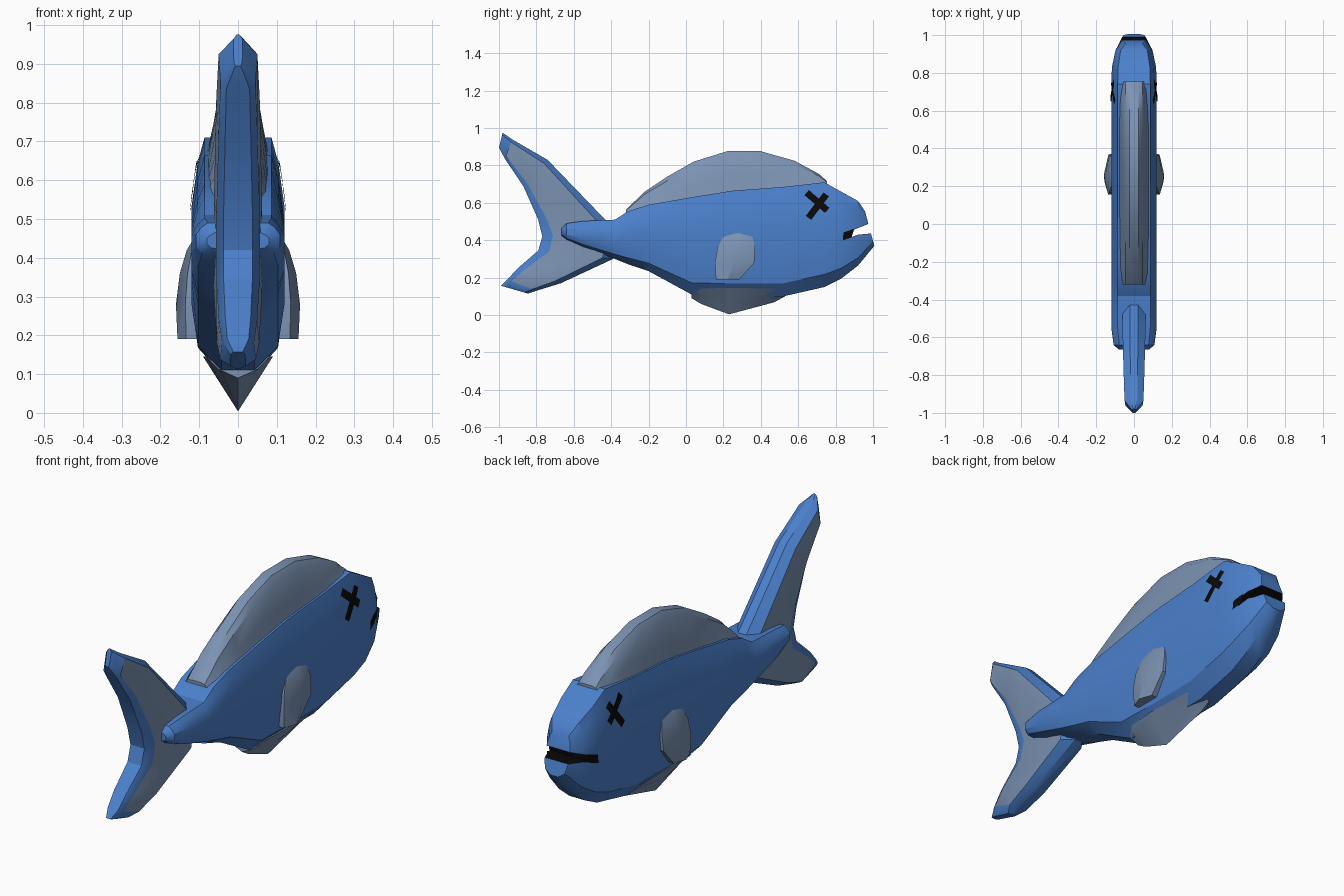
import bpy, bmesh, math
from mathutils import Vector
from mathutils.bvhtree import BVHTree

if "Cube" in bpy.data.objects:
    bpy.data.objects.remove(bpy.data.objects["Cube"])


def material(name, rgb):
    m = bpy.data.materials.new(name)
    m.diffuse_color = (*rgb, 1)
    m.use_nodes = True
    m.node_tree.nodes["Principled BSDF"].inputs["Base Color"].default_value = m.diffuse_color
    return m


BLUE = material("blue", (0.07, 0.215, 0.60))
GREY = material("grey blue", (0.20, 0.29, 0.45))
BLACK = material("black", (0.003, 0.003, 0.003))


def make(name, bm, mats, smooth=True):
    bmesh.ops.recalc_face_normals(bm, faces=bm.faces)
    me = bpy.data.meshes.new(name)
    bm.to_mesh(me)
    bm.free()
    for m in mats:
        me.materials.append(m)
    ob = bpy.data.objects.new(name, me)
    bpy.context.collection.objects.link(ob)
    if smooth:
        smooth_by_angle(ob)
    return ob


def smooth_by_angle(ob):
    bpy.ops.object.select_all(action='DESELECT')
    bpy.context.view_layer.objects.active = ob
    ob.select_set(True)
    bpy.ops.object.shade_smooth_by_angle(angle=math.radians(30))


def loft(rings, rule=None):
    """Skin closed rings; rule(row, column) gives the material index."""
    bm = bmesh.new()
    vs = [[bm.verts.new(p) for p in r] for r in rings]
    n = len(vs[0])
    for i in range(len(vs) - 1):
        for j in range(n):
            k = (j + 1) % n
            f = bm.faces.new((vs[i][j], vs[i][k], vs[i + 1][k], vs[i + 1][j]))
            if rule:
                f.material_index = rule(i, j)
    bm.faces.new(vs[0])
    bm.faces.new(vs[-1])
    return bm


def mirrored(half):
    """Close a half ring (x >= 0) with its mirror image."""
    return half + [(-x, y, z) for x, y, z in reversed(half) if x > 1e-6]


# Body: slab-like cross sections along y
SHAPE = [(0, .35), (.12, .86), (.33, 1), (.68, 1), (.88, .87), (1, .72)]
# y, top, bottom, half width, shear
SECTIONS = [(-.665, .465, .42, .08, 0), (-.64, .49, .40, .108, 0), (-.55, .503, .36, .12, 0),
            (-.38, .51, .30, .12, 0), (-.31, .555, .272, .12, 0), (-.2, .59, .235, .12, 0),
            (.03, .63, .11, .12, 0), (.25, .665, .10, .12, 0), (.52, .685, .10, .12, 0),
            (.74, .71, .15, .12, 0), (.83, .66, .195, .117, 0), (.92, .61, .265, .098, 0),
            (.982, .555, .37, .062, .05)]
rings = []
for y, top, bot, w, sh in SECTIONS:
    half = [(w * f, y + sh * (.5 - t), bot + (top - bot) * t) for t, f in SHAPE]
    rings.append(mirrored(half))
body = make("body", loft(rings), [BLUE, BLACK], smooth=False)

# Mouth: black wedge cut out of the head
WEDGE = [(1.08, .53), (.87, .445), (.865, .41), (.92, .43), (1.08, .445)]
bm = loft([[(x, y, z) for y, z in WEDGE] for x in (-.3, .3)])
for f in bm.faces:
    f.material_index = 1
cutter = make("mouth_cutter", bm, [BLUE, BLACK], smooth=False)
cutter.hide_render = True
cut = body.modifiers.new("mouth", 'BOOLEAN')
cut.operation, cut.object, cut.solver = 'DIFFERENCE', cutter, 'EXACT'
tree = BVHTree.FromPolygons([v.co.copy() for v in body.data.vertices],
                            [p.vertices[:] for p in body.data.polygons])
dg = bpy.context.evaluated_depsgraph_get()
body.data = bpy.data.meshes.new_from_object(body.evaluated_get(dg))
body.modifiers.clear()
bpy.data.objects.remove(cutter)
smooth_by_angle(body)


# Painted patches laid on the body sides
def patch(bm, corners, side, n=8, m=3):
    a, b, c, d = [Vector(p) for p in corners]
    grid = []
    for i in range(n + 1):
        row = []
        for j in range(m + 1):
            p = a.lerp(b, i / n).lerp(d.lerp(c, i / n), j / m)
            hit = tree.ray_cast(Vector((side, p.x, p.y)), Vector((-side, 0, 0)))[0]
            x = hit.x if hit else side * .1
            row.append(bm.verts.new((x + side * .004, p.x, p.y)))
        grid.append(row)
    for i in range(n):
        for j in range(m):
            q = [grid[i][j], grid[i + 1][j], grid[i + 1][j + 1], grid[i][j + 1]]
            bm.faces.new(q if side > 0 else q[::-1])


for side, label in ((1, "right"), (-1, "left")):
    # Cross-shaped eyes
    bm = bmesh.new()
    for p, q in (((.645, .655), (.755, .56)), ((.75, .645), (.655, .52))):
        p, q = Vector(p), Vector(q)
        d = (q - p).normalized() * .018
        s = Vector((-d.y, d.x))
        patch(bm, (p - s, q - s, q + s, p + s), side)
    make("eye_" + label, bm, [BLACK], smooth=False)
    # Mouth corners
    bm = bmesh.new()
    patch(bm, ((.838, .40), (.885, .415), (.90, .462), (.842, .442)), side, 3, 3)
    make("mouth_corner_" + label, bm, [BLACK], smooth=False)

    # Pectoral fins: z, back, front, outer x
    rings = []
    for z, y0, y1, x in ((.443, .23, .325, .118), (.42, .20, .355, .132), (.36, .168, .37, .15),
                         (.28, .155, .365, .16), (.19, .16, .285, .156)):
        edge, mid = .1 + (x - .1) * .6, (y0 + y1) / 2
        rings.append([(side * px, py, z) for px, py in
                      ((.1, y0), (edge, y0), (x, mid), (edge, y1), (.1, y1))])
    make("pectoral_fin_" + label, loft(rings), [GREY])

# Dorsal fin: y, top, base
rings = []
for y, top, base in ((-.32, .565, .53), (-.22, .66, .57), (-.1, .74, .595), (.04, .82, .62),
                     (.22, .876, .65), (.4, .876, .67), (.58, .825, .68), (.71, .755, .68),
                     (.755, .715, .68)):
    h = top - base
    rings.append(mirrored([(.055, y, base - .03), (.078, y, base), (.064, y, base + h * .35),
                           (.046, y, top - h * .15), (.025, y, top)]))
make("dorsal_fin", loft(rings), [GREY])

# Belly fin: y, top, bottom, half width
rings = []
for y, top, bot, w in ((.03, .112, .09, .05), (.08, .142, .06, .08), (.23, .145, .004, .09),
                       (.47, .142, .068, .08), (.53, .112, .10, .05)):
    rings.append(mirrored([(0, y, bot), (w * .5, y, (top + bot) / 2), (w, y, top)]))
make("belly_fin", loft(rings), [GREY])

# Tail: leading edge (y, z), trailing edge (y, z), half width
TAIL = [(-.98, .975, -1, .895, .012), (-.93, .94, -.968, .835, .05), (-.74, .83, -.87, .69, .056),
        (-.47, .55, -.79, .51, .062), (-.36, .44, -.768, .42, .062), (-.39, .30, -.79, .345, .062),
        (-.67, .17, -.90, .25, .055), (-.80, .13, -.955, .19, .046), (-.845, .115, -.99, .157, .02)]
rings = []
for ly, lz, ty, tz, w in TAIL:
    half = [(w * k, ly + (ty - ly) * f, lz + (tz - lz) * f)
            for f, k in ((0, .35), (.14, 1), (.86, .9), (1, .6))]
    rings.append(mirrored(half))
make("tail", loft(rings, lambda i, j: 1 if j in (1, 5) and 0 < i < 7 else 0), [BLUE, GREY])
